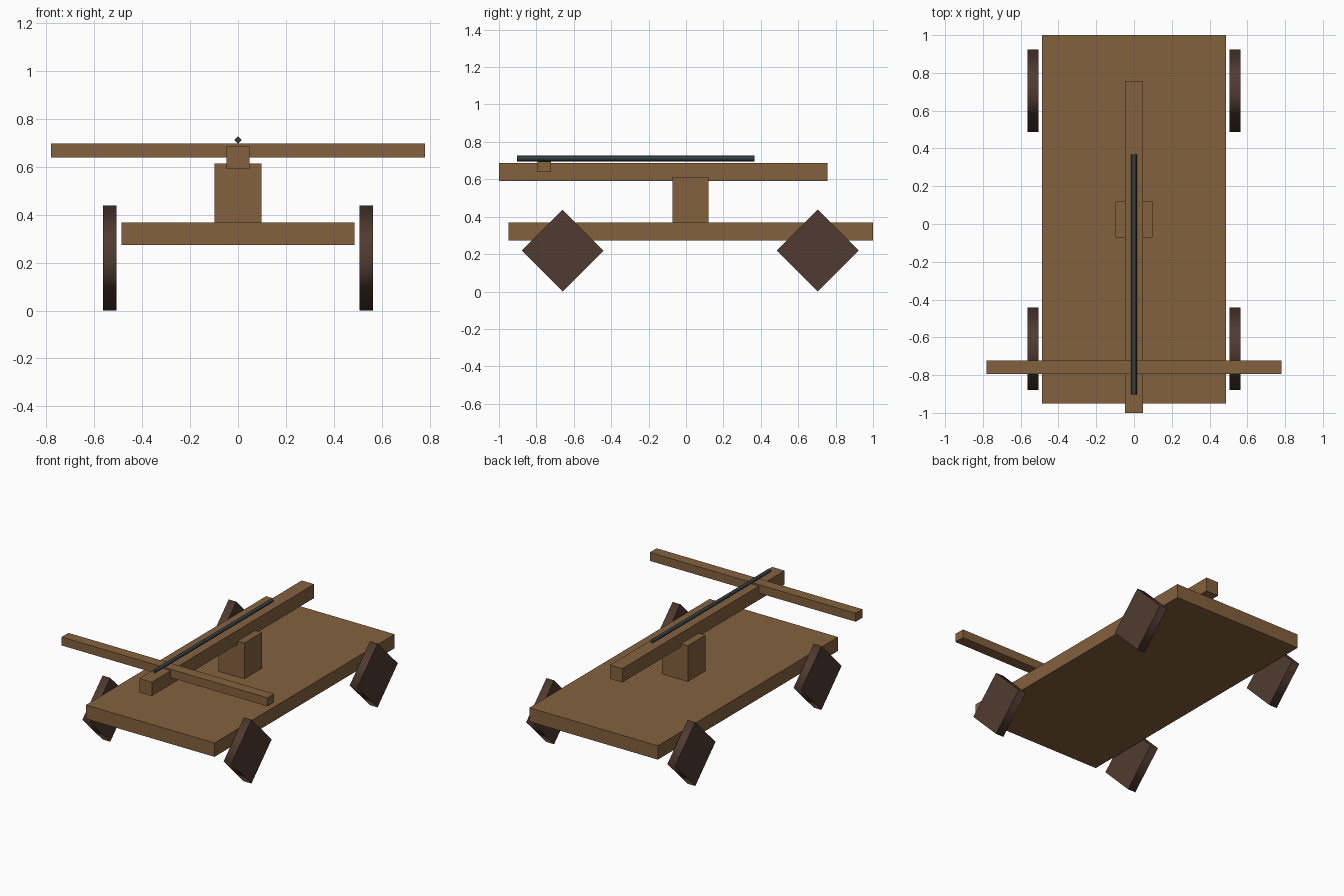
import bpy, bmesh, math
from mathutils import Matrix

cube = bpy.data.objects.get("Cube")
if cube:
    bpy.data.objects.remove(cube, do_unlink=True)


def material(name, rgb):
    m = bpy.data.materials.new(name)
    m.use_nodes = True
    m.diffuse_color = (*rgb, 1)
    bsdf = m.node_tree.nodes["Principled BSDF"]
    bsdf.inputs["Base Color"].default_value = (*rgb, 1)
    bsdf.inputs["Roughness"].default_value = 0.8
    return m


wood = material("wood brown", (0.23, 0.12, 0.047))
dark_wood = material("dark wheel brown", (0.08, 0.044, 0.029))
iron = material("dark iron", (0.033, 0.045, 0.05))


def finish(name, bm, mat):
    mesh = bpy.data.meshes.new(name)
    bm.to_mesh(mesh)
    bm.free()
    mesh.materials.append(mat)
    obj = bpy.data.objects.new(name, mesh)
    bpy.context.collection.objects.link(obj)
    return obj


def box(name, x, y, z, mat):
    """Box spanning the (low, high) range on each axis."""
    bm = bmesh.new()
    size = Matrix.Diagonal((x[1] - x[0], y[1] - y[0], z[1] - z[0], 1))
    centre = Matrix.Translation((sum(x) / 2, sum(y) / 2, sum(z) / 2))
    bmesh.ops.create_cube(bm, size=1, matrix=centre @ size)
    return finish(name, bm, mat)


def four_sided_rod(name, centre, radius, length, axis, mat):
    """Diamond-section rod along X or Y with smooth sides and flat caps."""
    bm = bmesh.new()
    turn = Matrix.Rotation(math.pi / 2, 4, "Y" if axis == "X" else "X")
    bmesh.ops.create_cone(bm, cap_ends=True, segments=4, radius1=radius,
                          radius2=radius, depth=length,
                          matrix=Matrix.Translation(centre) @ turn)
    bm.normal_update()
    along = 0 if axis == "X" else 1
    for f in bm.faces:
        f.smooth = abs(f.normal[along]) < 0.5
    return finish(name, bm, mat)


# Deck, post, rail and bow arm
box("deck", (-0.487, 0.487), (-0.95, 1.0), (0.273, 0.368), wood)
box("post", (-0.098, 0.098), (-0.072, 0.12), (0.36, 0.613), wood)
box("rail", (-0.047, 0.047), (-1.0, 0.757), (0.591, 0.686), wood)
box("bow_arm", (-0.78, 0.78), (-0.795, -0.722), (0.638, 0.696), wood)

# Bolt lying on the rail
four_sided_rod("bolt", (0, -0.268, 0.711), 0.016, 1.27, "Y", iron)

# Wheels
for end, y in (("front", -0.66), ("rear", 0.705)):
    for side, sx in (("left", 1), ("right", -1)):
        four_sided_rod(f"{end}_{side}_wheel", (sx * 0.535, y, 0.219),
                       0.219, 0.058, "X", dark_wood)
